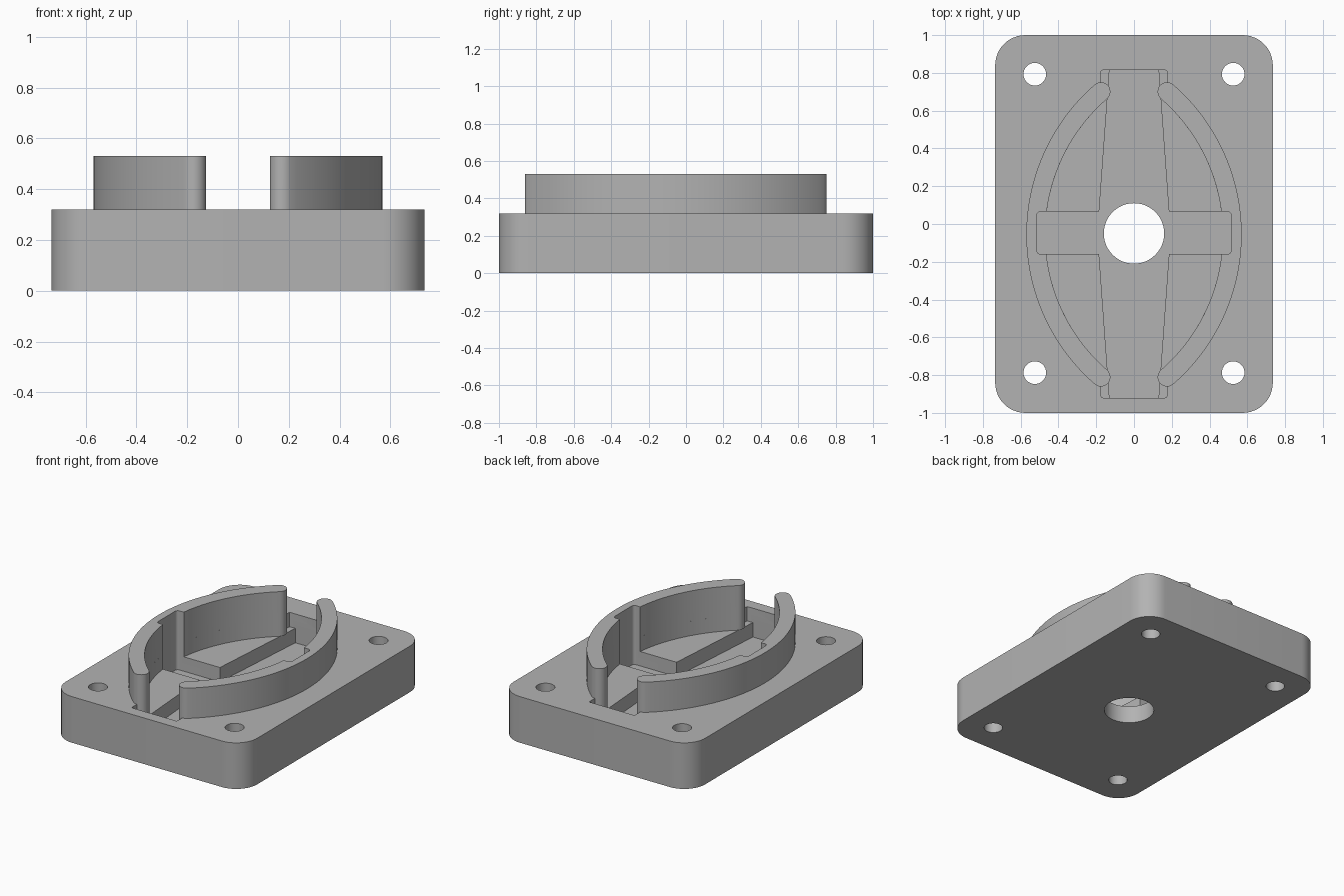
import bpy, bmesh, math

if "Cube" in bpy.data.objects:
    bpy.data.objects.remove(bpy.data.objects["Cube"])

grey = bpy.data.materials.new("plain_grey")
grey.diffuse_color = (0.45, 0.45, 0.45, 1)
grey.use_nodes = True
grey.node_tree.nodes["Principled BSDF"].inputs["Base Color"].default_value = grey.diffuse_color
YC = -0.055  # centre of the pocket layout


def prism(name, pts, z0, z1):
    """Extrude a counter-clockwise outline from z0 to z1."""
    bm = bmesh.new()
    low = [bm.verts.new((x, y, z0)) for x, y in pts]
    top = [bm.verts.new((x, y, z1)) for x, y in pts]
    bm.faces.new(low[::-1])
    bm.faces.new(top)
    n = len(pts)
    for i in range(n):
        j = (i + 1) % n
        bm.faces.new((low[i], low[j], top[j], top[i]))
    bmesh.ops.recalc_face_normals(bm, faces=bm.faces[:])
    me = bpy.data.meshes.new(name)
    bm.to_mesh(me)
    bm.free()
    me.materials.append(grey)
    ob = bpy.data.objects.new(name, me)
    bpy.context.collection.objects.link(ob)
    return ob


def arc(cx, cy, r, a0, a1, n):
    return [(cx + r * math.cos(a0 + (a1 - a0) * i / n),
             cy + r * math.sin(a0 + (a1 - a0) * i / n)) for i in range(n + 1)]


def rounded_rect(x0, x1, y0, y1, r, n):
    q = math.pi / 2
    corners = [(x1 - r, y1 - r), (x0 + r, y1 - r), (x0 + r, y0 + r), (x1 - r, y0 + r)]
    return [p for i, (x, y) in enumerate(corners) for p in arc(x, y, r, i * q, (i + 1) * q, n)]


def circle(x, y, r, n=48):
    return arc(x, y, r, 0, math.tau, n)[:-1]


def combine(ob, other, op):
    mod = ob.modifiers.new(op, 'BOOLEAN')
    mod.operation, mod.solver, mod.object = op, 'EXACT', other
    bpy.context.view_layer.objects.active = ob
    bpy.ops.object.modifier_apply(modifier=mod.name)
    bpy.data.objects.remove(other)


# Base plate with rounded corners
base = prism("mounting_block", rounded_rect(-0.735, 0.735, -1, 1, 0.16, 12), 0, 0.32)

# Upper recess: pointed oval plus the long slot
CX, R, W = -0.48, 1.0, 0.05  # wall arc centre, mid radius, half thickness
tip = math.acos(-CX / (R - W))
lens = arc(CX, YC, R - W, -tip, tip, 48)
lens += [(-x, -y + 2 * YC) for x, y in lens[1:-1]]
# keep the two pointed ends as single vertices
combine(base, prism("oval_cutter", lens, 0.22, 0.6), 'DIFFERENCE')
combine(base, prism("slot_cutter", rounded_rect(-0.175, 0.175, -0.92, 0.815, 0.01, 2), 0.22, 0.6), 'DIFFERENCE')

# Two curved walls with round ends
end = math.acos((0.175 - CX) / R)
ex, ey = CX + R * math.cos(end), R * math.sin(end)
wall = arc(CX, YC, R + W, -end, end, 48)
wall += arc(ex, YC + ey, W, end, end + math.pi, 12)[1:-1]
wall += arc(CX, YC, R - W, end, -end, 48)
wall += arc(ex, YC - ey, W, math.pi - end, math.tau - end, 12)[1:-1]
for s, side in ((1, "right"), (-1, "left")):
    pts = wall if s > 0 else [(-x, y) for x, y in wall][::-1]
    combine(base, prism(side + "_wall", pts, 0.22, 0.53), 'UNION')

# Lower cross pocket: tapered long arms and a straight cross arm
taper = [(-0.13, -0.92), (0.13, -0.92), (0.185, -0.16), (0.185, 0.06),
         (0.13, 0.815), (-0.13, 0.815), (-0.185, 0.06), (-0.185, -0.16)]
combine(base, prism("taper_cutter", taper, 0.12, 0.221), 'DIFFERENCE')
combine(base, prism("arm_cutter", rounded_rect(-0.515, 0.515, -0.16, 0.065, 0.02, 4), 0.12, 0.6), 'DIFFERENCE')

# Centre bore and four screw holes
combine(base, prism("bore_cutter", circle(0, -0.05, 0.16), -0.1, 0.6), 'DIFFERENCE')
for x in (-0.525, 0.525):
    for y in (-0.787, 0.793):
        combine(base, prism("screw_cutter", circle(x, y, 0.06, 32), -0.1, 0.6), 'DIFFERENCE')

bpy.ops.object.select_all(action='DESELECT')
base.select_set(True)
bpy.context.view_layer.objects.active = base
bpy.ops.object.shade_smooth_by_angle(angle=math.radians(30))
